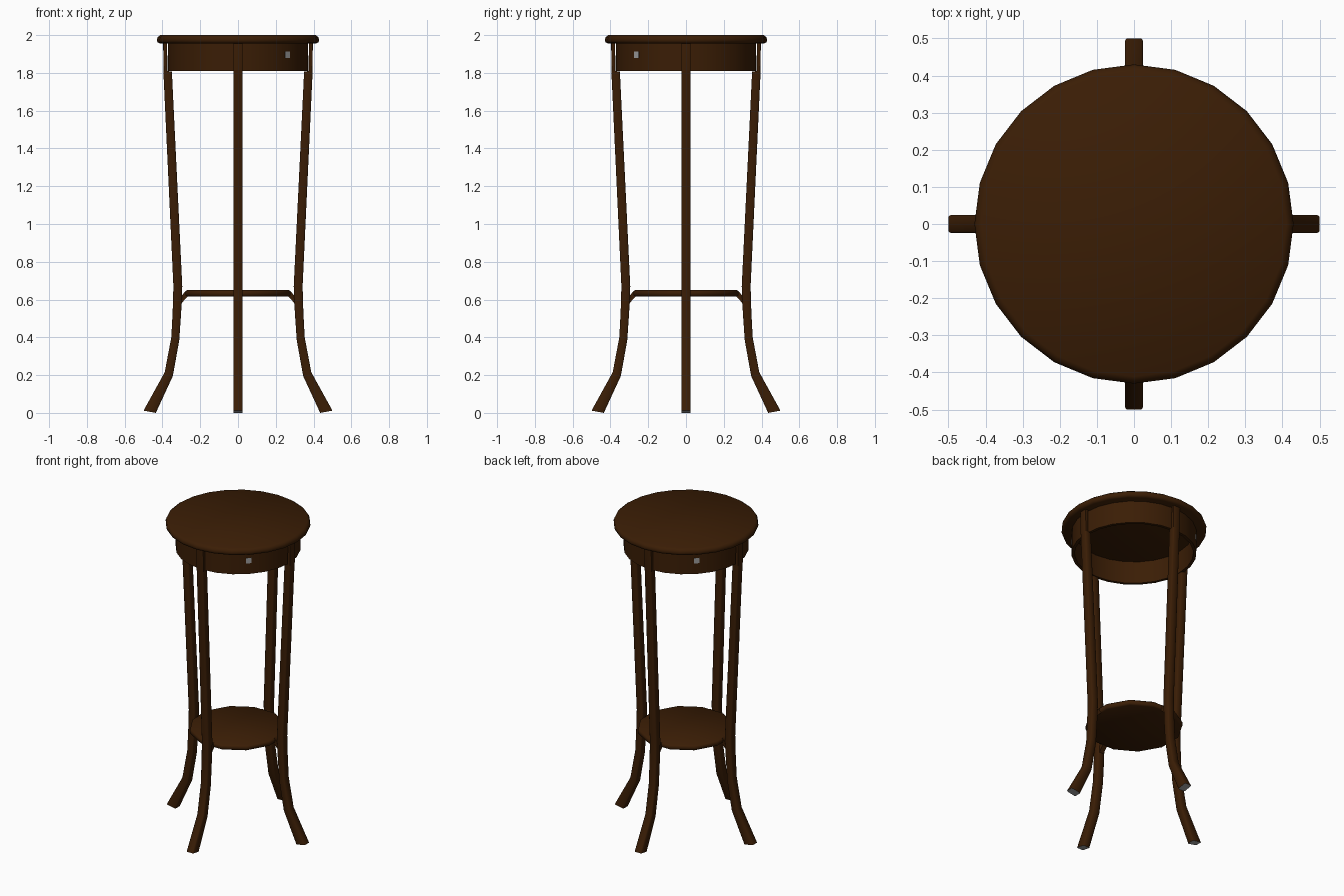
import bpy, bmesh, math
from mathutils import Matrix, Vector

if "Cube" in bpy.data.objects:
    bpy.data.objects.remove(bpy.data.objects["Cube"])


def material(name, rgb):
    m = bpy.data.materials.new(name)
    m.diffuse_color = (*rgb, 1)
    m.use_nodes = True
    m.node_tree.nodes["Principled BSDF"].inputs["Base Color"].default_value = m.diffuse_color
    return m


WOOD = material("dark brown wood", (0.043, 0.0125, 0.0016))
GREY = material("grey metal", (0.35, 0.35, 0.35))


def finish(name, bm, mats, angle=40):
    bmesh.ops.recalc_face_normals(bm, faces=bm.faces)
    me = bpy.data.meshes.new(name)
    bm.to_mesh(me)
    bm.free()
    ob = bpy.data.objects.new(name, me)
    bpy.context.collection.objects.link(ob)
    for m in mats:
        me.materials.append(m)
    bpy.ops.object.select_all(action='DESELECT')
    ob.select_set(True)
    bpy.context.view_layer.objects.active = ob
    bpy.ops.object.shade_smooth_by_angle(angle=math.radians(angle))
    return ob


def lathe(name, profile, sides, closed=False, turn=0.0, angle=40):
    """Spin (radius, z) points about z; ends are capped, or the profile closes on itself."""
    bm = bmesh.new()
    rings = []
    for r, z in profile:
        rings.append([bm.verts.new((r * math.cos(turn + 2 * math.pi * i / sides),
                                    r * math.sin(turn + 2 * math.pi * i / sides), z))
                      for i in range(sides)])
    pairs = list(zip(rings, rings[1:]))
    if closed:
        pairs.append((rings[-1], rings[0]))
    else:
        bm.faces.new(rings[0])
        bm.faces.new(rings[-1])
    for a, b in pairs:
        for i in range(sides):
            j = (i + 1) % sides
            bm.faces.new((a[i], a[j], b[j], b[i]))
    return finish(name, bm, [WOOD], angle)


# round top with a softened edge
lathe("table_top", [(0.412, 1.955), (0.426, 1.962), (0.43, 1.975),
                    (0.425, 1.99), (0.411, 2.0)], 24, angle=50)

# hollow apron ring under the top
lathe("apron", [(0.37, 1.81), (0.37, 1.956), (0.352, 1.956), (0.352, 1.81)], 24, True)

# lower shelf, a flat disc with a softened edge
lathe("lower_shelf", [(0.275, 0.615), (0.288, 0.622), (0.288, 0.642), (0.278, 0.65)],
      12, turn=math.pi / 12, angle=75)

# leg outline: (inner x, inner z, outer x, outer z), with a thin tongue beside the apron
LEG = [(0.435, 0.0, 0.5, 0.012), (0.345, 0.195, 0.388, 0.215),
       (0.311, 0.385, 0.353, 0.4), (0.301, 0.53, 0.346, 0.535),
       (0.295, 0.67, 0.342, 0.67), (0.35, 1.806, 0.395, 1.806),
       (0.374, 1.81, 0.395, 1.81), (0.375, 1.957, 0.396, 1.957)]
SECTION = [(1, -.8), (1, .8), (.8, 1), (-.8, 1),
           (-1, .8), (-1, -.8), (-.8, -1), (.8, -1)]


def leg(name, angle):
    bm = bmesh.new()
    rings = []
    for xi, zi, xo, zo in LEG:
        ring = []
        for u, v in SECTION:
            t = (u + 1) / 2
            ring.append(bm.verts.new((xi + (xo - xi) * t, 0.0245 * v, zi + (zo - zi) * t)))
        rings.append(ring)
    for a, b in zip(rings, rings[1:]):
        for i in range(8):
            j = (i + 1) % 8
            bm.faces.new((a[i], a[j], b[j], b[i]))
    bm.faces.new(rings[-1])
    sole = bm.faces.new(rings[0])
    # grey glide set into the sole
    bmesh.ops.inset_individual(bm, faces=[sole], thickness=0.005)
    sole.material_index = 1
    bm.transform(Matrix.Rotation(angle, 4, 'Z'))
    finish(name, bm, [WOOD, GREY], 50)


def bracket(name, angle):
    """Short strut sloping from the shelf rim down to the leg."""
    outline = [(0.262, 0.62), (0.272, 0.65), (0.284, 0.638), (0.305, 0.61),
               (0.305, 0.57), (0.285, 0.597)]
    bm = bmesh.new()
    f = bm.faces.new([bm.verts.new((x, -0.016, z)) for x, z in outline])
    ext = bmesh.ops.extrude_face_region(bm, geom=[f])["geom"]
    bmesh.ops.translate(bm, vec=Vector((0, 0.032, 0)),
                        verts=[e for e in ext if isinstance(e, bmesh.types.BMVert)])
    bm.transform(Matrix.Rotation(angle, 4, 'Z'))
    finish(name, bm, [WOOD])


for i, side in enumerate(("right", "back", "left", "front")):
    leg(side + "_leg", i * math.pi / 2)
    bracket(side + "_shelf_bracket", i * math.pi / 2)

# small metal studs on the apron diagonals
for name, deg in (("front_stud", -45), ("back_stud", 135)):
    bm = bmesh.new()
    bmesh.ops.create_cube(bm, size=1, matrix=Matrix.Rotation(math.radians(deg), 4, 'Z')
                          @ Matrix.Translation((0.367, 0, 1.897))
                          @ Matrix.Diagonal((0.008, 0.034, 0.034, 1)))
    finish(name, bm, [GREY])
